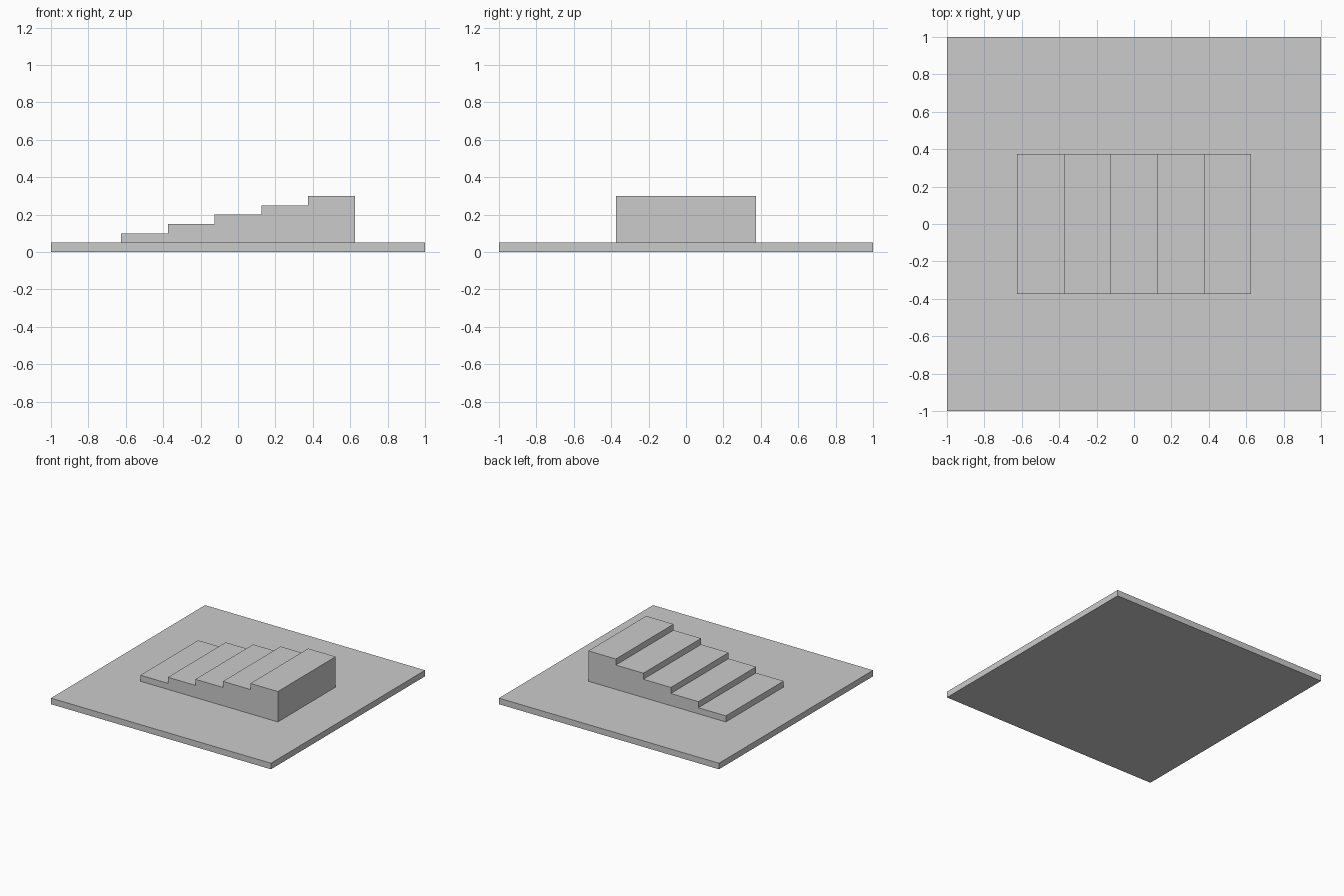
import bpy, bmesh

if "Cube" in bpy.data.objects:
    bpy.data.objects.remove(bpy.data.objects["Cube"])

BASE_TOP = 0.05
STEPS, TREAD, RISE = 5, 0.25, 0.05
HALF_X, HALF_Y = STEPS * TREAD / 2, 0.375


def make_object(name, bm):
    bmesh.ops.recalc_face_normals(bm, faces=bm.faces)
    mesh = bpy.data.meshes.new(name)
    bm.to_mesh(mesh)
    bm.free()
    obj = bpy.data.objects.new(name, mesh)
    bpy.context.collection.objects.link(obj)
    return obj


def extrude_profile(name, points, half_depth):
    """Extrude a closed XZ outline along Y, centred on y = 0."""
    bm = bmesh.new()
    face = bm.faces.new([bm.verts.new((x, -half_depth, z)) for x, z in points])
    result = bmesh.ops.extrude_face_region(bm, geom=[face])
    verts = [g for g in result["geom"] if isinstance(g, bmesh.types.BMVert)]
    bmesh.ops.translate(bm, verts=verts, vec=(0, 2 * half_depth, 0))
    return make_object(name, bm)


# Thin square base slab
extrude_profile("base_slab", [(-1, 0), (1, 0), (1, BASE_TOP), (-1, BASE_TOP)], 1)

# Solid staircase rising toward +x
outline = [(HALF_X, BASE_TOP), (-HALF_X, BASE_TOP)]
for i in range(STEPS):
    x = -HALF_X + i * TREAD
    z = BASE_TOP + (i + 1) * RISE
    outline += [(x, z), (x + TREAD, z)]
extrude_profile("staircase", outline, HALF_Y)
